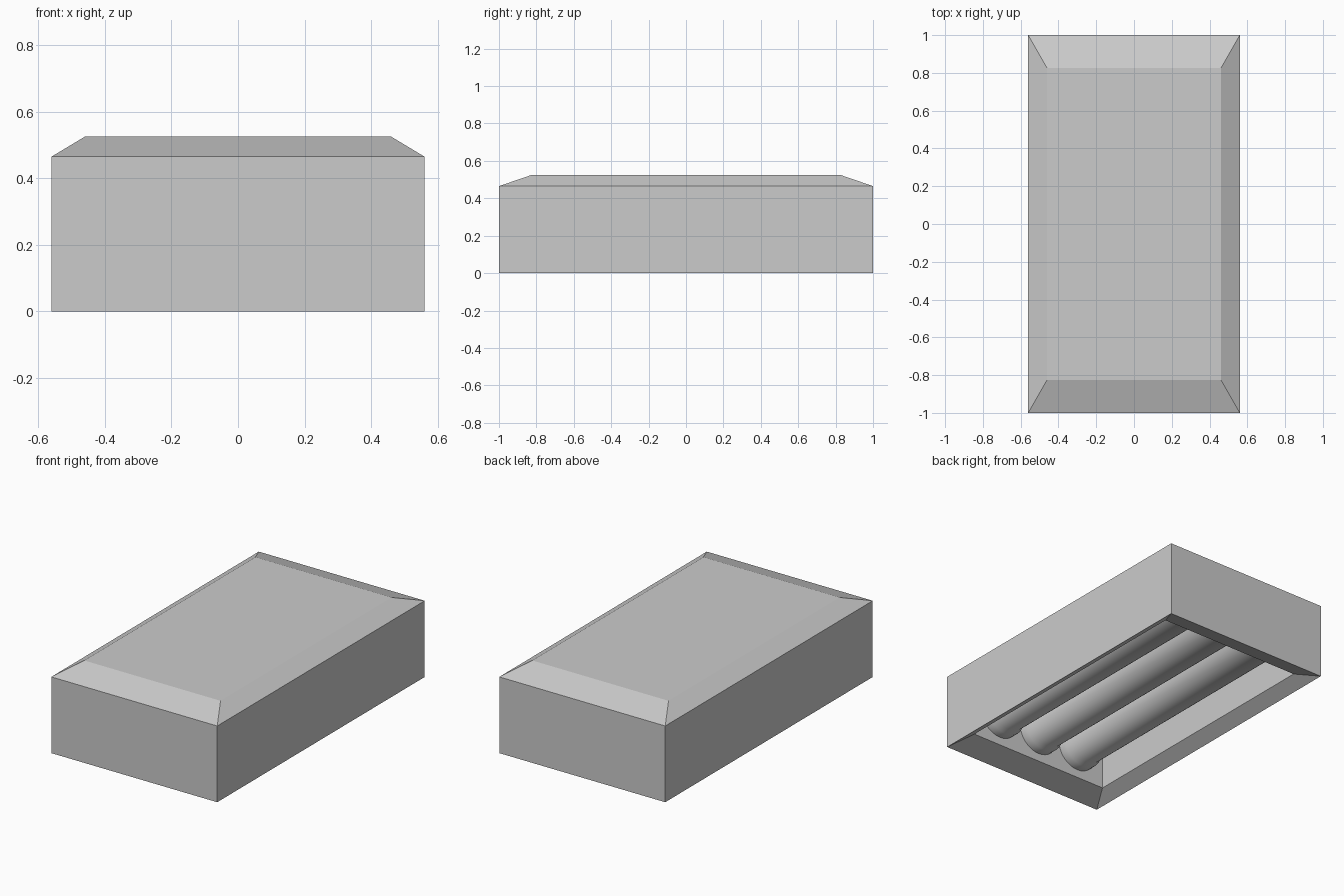
import bpy, bmesh, math

if "Cube" in bpy.data.objects:
    bpy.data.objects.remove(bpy.data.objects["Cube"])

def material(name, v):
    m = bpy.data.materials.new(name)
    m.diffuse_color = (v, v, v, 1)
    m.use_nodes = True
    m.node_tree.nodes["Principled BSDF"].inputs["Base Color"].default_value = m.diffuse_color
    return m

GREY = material("light grey", 0.6)

def finish(name, bm, smooth=False):
    bmesh.ops.recalc_face_normals(bm, faces=bm.faces)
    me = bpy.data.meshes.new(name)
    bm.to_mesh(me)
    bm.free()
    me.materials.append(GREY)
    ob = bpy.data.objects.new(name, me)
    bpy.context.collection.objects.link(ob)
    if smooth:
        bpy.ops.object.select_all(action='DESELECT')
        ob.select_set(True)
        bpy.context.view_layer.objects.active = ob
        bpy.ops.object.shade_smooth_by_angle(angle=math.radians(35))
    return ob

def loft(bm, rings, cap_first, cap_last):
    loops = [[bm.verts.new(p) for p in ring] for ring in rings]
    for a, b in zip(loops, loops[1:]):
        n = len(a)
        for i in range(n):
            bm.faces.new((a[i], a[(i + 1) % n], b[(i + 1) % n], b[i]))
    if cap_first:
        bm.faces.new(loops[0])
    if cap_last:
        bm.faces.new(loops[-1])

# Housing: rectangular rings from the cavity ceiling, out over the rim, up to the top
IN_X, IN_Y = 0.48, 0.853
rings = [(IN_X, IN_Y, 0.455), (IN_X, IN_Y, 0.05), (0.56, 1.0, 0.0),
         (0.56, 1.0, 0.465), (0.46, 0.825, 0.525)]
bm = bmesh.new()
loft(bm, [[(-x, -y, z), (x, -y, z), (x, y, z), (-x, y, z)] for x, y, z in rings], True, True)
finish("housing", bm)

# Lamp tubes: lathed along y with slightly wider end collars
profile = [(-IN_Y, 0.135), (-0.80, 0.135), (-0.77, 0.122),
           (0.77, 0.122), (0.80, 0.135), (IN_Y, 0.135)]
SIDES = 32
for i in (-1, 0, 1):
    bm = bmesh.new()
    loft(bm, [[(0.29 * i + r * math.cos(2 * math.pi * k / SIDES), y,
                0.235 + r * math.sin(2 * math.pi * k / SIDES)) for k in range(SIDES)]
              for y, r in profile], True, True)
    finish("lamp_tube", bm, smooth=True)
